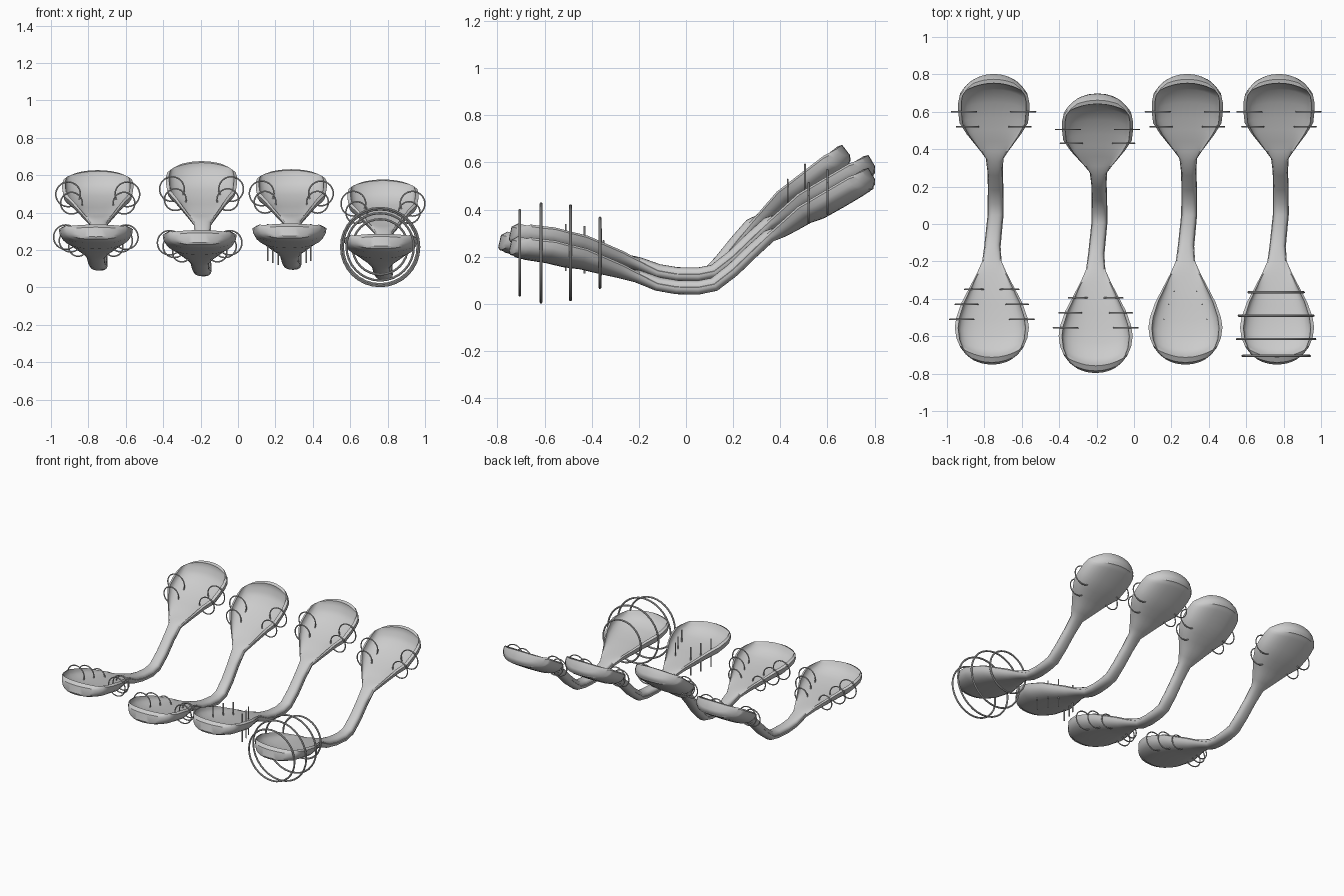
import bpy, bmesh
from math import sin, cos, pi, radians, copysign
from mathutils import Vector

if "Cube" in bpy.data.objects:
    bpy.data.objects.remove(bpy.data.objects["Cube"])

# side profile of the rim line / handle centre: (y, z)
SPINE = [(-.742, .264), (-.705, .284), (-.58, .266), (-.42, .227), (-.27, .162), (-.12, .085), (-.04, .071),
         (.05, .069), (.12, .083), (.20, .145), (.35, .29), (.48, .407), (.74, .56), (.778, .57)]
# plan outline: (y, half width); bowl ends are bowed afterwards
OUTLINE = [(-.742, .115), (-.732, .143), (-.705, .172), (-.66, .19), (-.58, .198), (-.5, .19), (-.42, .162),
           (-.27, .083), (-.2, .052), (-.12, .044), (.28, .041), (.35, .047), (.39, .075), (.48, .145),
           (.54, .183), (.62, .19), (.69, .19), (.735, .183), (.765, .155), (.778, .12)]
INNER = (-.715, .757)     # ends of the two hollows


def lerp(table, y):
    for (a, u), (b, v) in zip(table, table[1:]):
        if y <= b:
            return u + (v - u) * max(0, y - a) / (b - a)
    return table[-1][1]


def clamp(v):
    return min(1, max(0, v))


def spow(v, p):
    return copysign(abs(v) ** p, v)


def mapper(x, dy, dz, bend):
    # place a spoon; its back half is bent up by the given angle
    def place(p):
        y, z = p[1], p[2]
        if y > .1:
            a, u, v = radians(bend), y - .1, z - .07
            y, z = .1 + u * cos(a) - v * sin(a), .07 + u * sin(a) + v * cos(a)
        return Vector((x + p[0], y + dy, z + dz))
    return place


def section(y, n=14):
    w = lerp(OUTLINE, y)
    s = clamp((w - .046) / .146) ** .65
    low = .03 + .064 * s
    top = .028 - .095 * s
    edge = min(y - INNER[0], INNER[1] - y)
    if edge <= 0:                           # solid bowl tips
        low *= clamp(w / .18)
    if s > .3:                              # hollow wall curves up to the tip rim
        top *= clamp(edge / .07) ** .6
    if y < -.6:
        t = Vector((0, .976, -.22))
    elif y > .6:
        t = Vector((0, .86, .51))
    else:
        t = Vector((0, .08, lerp(SPINE, y + .04) - lerp(SPINE, y - .04))).normalized()
    up = Vector((0, -t.z, t.y))
    c = Vector((.02 * clamp((y + .15) / .2) - .01 * clamp((y - .2) / .3), y, lerp(SPINE, y)))
    side = Vector((1, 0, 0))
    lip = .008 if s > .3 else .002
    wi = w * .91
    turn = [pi * k / n for k in range(n + 1)]
    outer = [c + side * w * spow(cos(q), .8) - up * low * spow(sin(q), .85) for q in turn]
    inner = [c + side * wi * spow(cos(q), .8) + up * (lip + top * spow(sin(q), .8)) for q in reversed(turn)]
    # round the bowl tips by bowing the end sections inwards
    bow = .062 * (clamp((-.5 - y) / .24) - clamp((y - .56) / .21))
    return [p + t * bow * ((p.x - c.x) / .17) ** 2 for p in outer + inner]


def finish(name, bm, angle=35):
    bmesh.ops.recalc_face_normals(bm, faces=bm.faces)
    me = bpy.data.meshes.new(name)
    bm.to_mesh(me)
    bm.free()
    ob = bpy.data.objects.new(name, me)
    bpy.context.collection.objects.link(ob)
    bpy.ops.object.select_all(action='DESELECT')
    ob.select_set(True)
    bpy.context.view_layer.objects.active = ob
    bpy.ops.object.shade_smooth_by_angle(angle=radians(angle))


def spoon(name, place):
    bm = bmesh.new()
    ys = sorted({y for y, _ in SPINE + OUTLINE} | set(INNER) | {-.69, -.34, .43, .715, .75})
    loops = [[bm.verts.new(place(p)) for p in section(y)] for y in ys]
    for a, b in zip(loops, loops[1:]):
        for k in range(len(a)):
            j = (k + 1) % len(a)
            bm.faces.new((a[k], a[j], b[j], b[k]))
    for end in (loops[0], loops[-1]):       # close both tips with strips
        m = len(end)
        for k in range(m // 2 - 1):
            bm.faces.new((end[k], end[k + 1], end[m - 2 - k], end[m - 1 - k]))
    finish(name, bm)


def ring(name, centre, r, tube, n=32, m=8):
    # upright ring facing front
    bm = bmesh.new()
    vs = []
    for i in range(n):
        a = 2 * pi * i / n
        out = Vector((cos(a), 0, sin(a)))
        vs.append([bm.verts.new(centre + out * (r + tube * cos(2 * pi * j / m))
                                + Vector((0, tube * sin(2 * pi * j / m), 0))) for j in range(m)])
    for i in range(n):
        a, b = vs[i], vs[(i + 1) % n]
        for j in range(m):
            k = (j + 1) % m
            bm.faces.new((a[j], b[j], b[k], a[k]))
    finish(name, bm)


def side_rings(name, place, rows):
    for y, r in rows:
        off = lerp(OUTLINE, y) - .03
        for s in (-1, 1):
            ring(name, place((s * off + (.01 if y > 0 else 0), y, lerp(SPINE, y) - .03)), r, .004)


# four double-ended spoons with small rings hooked through the bowl sides
places = [mapper(-.76, 0, .05, 0), mapper(-.205, -.045, .02, 7),
          mapper(.275, 0, .055, 0), mapper(.765, 0, 0, 0)]
for i, place in enumerate(places):
    spoon("double_spoon", place)
    side_rings("back_bowl_ring", place, [(.60, .066), (.52, .058)])
    if i < 2:
        side_rings("front_bowl_ring", place, [(-.51, .065), (-.43, .06), (-.35, .05)])

# upright pegs through the third front bowl
for y, off, z in ((-.51, .115, .24), (-.43, .09, .23), (-.36, .06, .22)):
    for s in (-1, 1):
        bpy.ops.mesh.primitive_cylinder_add(vertices=8, radius=.004, depth=.2,
                                            location=(.275 + s * off, y, z))
        bpy.context.object.name = "bowl_peg"

# large hoops around the fourth front bowl
for y, z, r in ((-.705, .217, .18), (-.615, .216, .209), (-.49, .217, .2), (-.365, .217, .148)):
    ring("large_hoop", Vector((.76, y, z)), r, .006)
